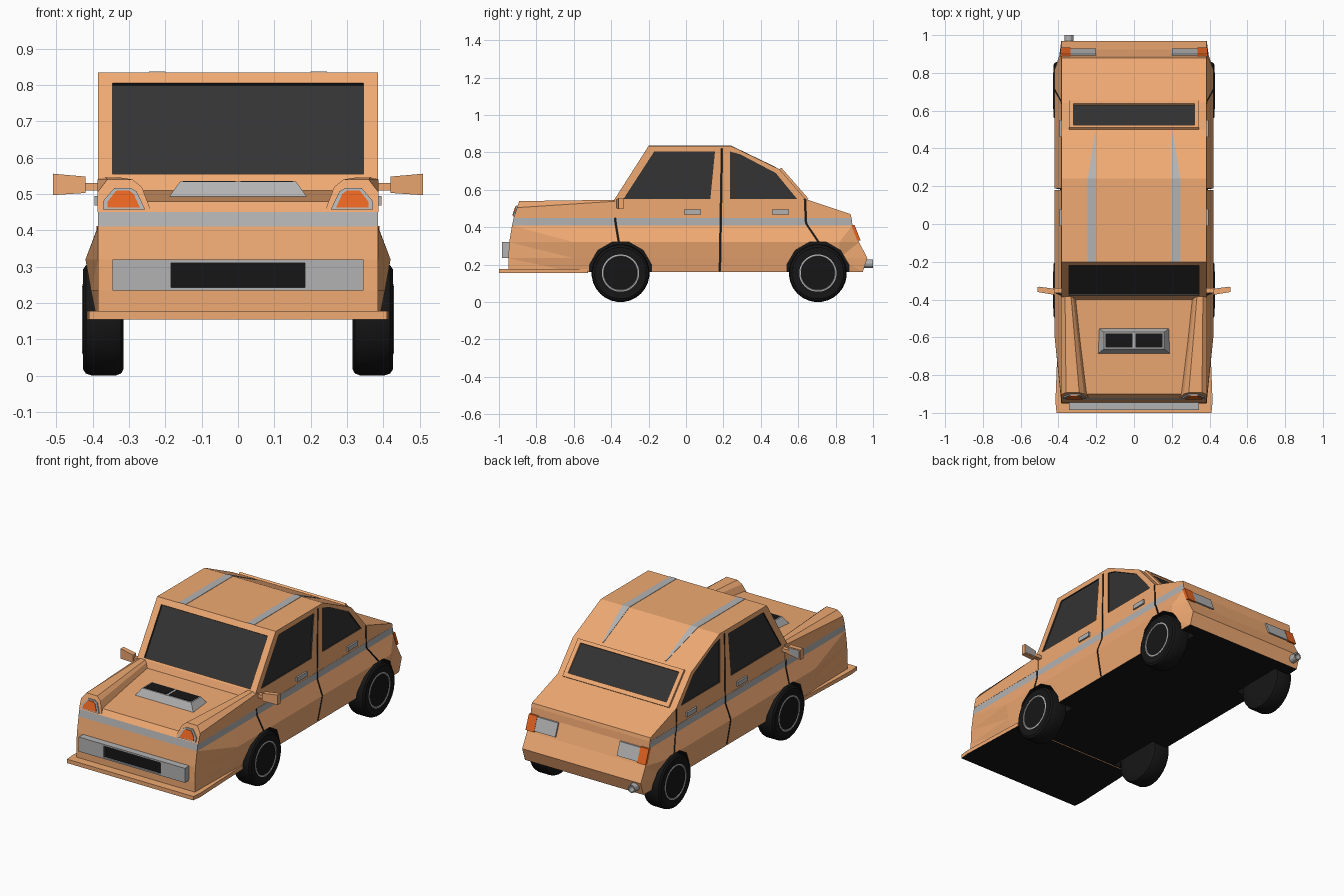
import bpy, bmesh
from math import sin, cos, pi

if "Cube" in bpy.data.objects:
    bpy.data.objects.remove(bpy.data.objects["Cube"])


def material(name, r, g, b):
    m = bpy.data.materials.new(name)
    m.diffuse_color = (r, g, b, 1)
    m.use_nodes = True
    m.node_tree.nodes["Principled BSDF"].inputs["Base Color"].default_value = m.diffuse_color
    return m


PAINT = material("paint", .87, .40, .17)
GREY = material("trim_grey", .45, .45, .45)
GLASS = material("dark_glass", .033, .033, .033)
BLACK = material("black", .008, .008, .008)
ORANGE = material("lamp_orange", .80, .13, .015)


def loft(name, parts, mats, pick=None, tri=False, smooth=False):
    """Each part is a list of equally long rings, skinned and capped."""
    bm = bmesh.new()
    for rings in parts:
        vs = [[bm.verts.new(p) for p in ring] for ring in rings]
        n = len(vs[0])
        for a, b in zip(vs, vs[1:]):
            for i in range(n):
                j = (i + 1) % n
                bm.faces.new((a[i], a[j], b[j], b[i]))
        bm.faces.new(vs[0])
        bm.faces.new(vs[-1])
    if tri:
        bmesh.ops.triangulate(bm, faces=bm.faces[:])
    bmesh.ops.recalc_face_normals(bm, faces=bm.faces[:])
    if pick:
        for f in bm.faces:
            f.material_index = pick(f.calc_center_median())
    me = bpy.data.meshes.new(name)
    bm.to_mesh(me)
    bm.free()
    for m in mats:
        me.materials.append(m)
    ob = bpy.data.objects.new(name, me)
    bpy.context.collection.objects.link(ob)
    if smooth:
        bpy.ops.object.select_all(action='DESELECT')
        ob.select_set(True)
        bpy.context.view_layer.objects.active = ob
        bpy.ops.object.shade_smooth_by_angle(angle=.6)
    return ob


def prism(yz, x0, x1):
    return [[(x, y, z) for y, z in yz] for x in (x0, x1)]


def both(yz, x0, x1):
    return [prism(yz, x0, x1), prism(yz, -x0, -x1)]


def box(x0, x1, y0, y1, z0, z1):
    return prism([(y0, z0), (y1, z0), (y1, z1), (y0, z1)], x0, x1)


def slab(a, b, out, inn):
    """Profile of a strip along a-b, reaching out/inn along its normal."""
    dy, dz = b[0] - a[0], b[1] - a[1]
    l = (dy * dy + dz * dz) ** .5
    ny, nz = -dz / l, dy / l
    return [(p[0] + ny * o, p[1] + nz * o) for p, o in ((a, out), (b, out), (b, inn), (a, inn))]


def mirrored(rings):
    return [rings, [[(-x, y, z) for x, y, z in r] for r in rings]]


def circle(y, z, r, n, x=None):
    pts = [(y + r * cos(2 * pi * (i + .5) / n), z + r * sin(2 * pi * (i + .5) / n)) for i in range(n)]
    return pts if x is None else [(x, *p) for p in pts]


def cut(ob, cutter):
    cutter.hide_render = True
    cutter.display_type = 'WIRE'
    m = ob.modifiers.new(cutter.name, 'BOOLEAN')
    m.object, m.operation, m.solver = cutter, 'DIFFERENCE', 'EXACT'
    m.material_mode = 'TRANSFER'


# Lower body: stacked outlines (z, front y, rear y, half width)
LEVELS = [(.16, -.95, .945, .39), (.235, -.95, .97, .405), (.32, -.945, .925, .42),
          (.41, -.93, .89, .386), (.45, -.922, .885, .386)]


def outline(z, f, r, w):
    right = [(.385, f, z), (w, -.6, z), (w, .82, z), (.385, r, z)]
    return right + [(-x, y, z) for x, y, z in reversed(right)]


lower = loft("lower_body", [[outline(*l) for l in LEVELS]], [PAINT, GREY, BLACK],
             lambda c: 2 if c.z < .161 else 1 if .411 < c.z < .449 and c.y < .87 else 0, tri=True)

# Hood, cabin and rear deck
cabin = loft("upper_body", [prism([(-.922, .45), (-.9, .48), (-.4, .51), (-.385, .545), (-.2, .835),
             (.24, .835), (.5, .71), (.64, .55), (.88, .47), (.885, .45)], -.385, .385)], [PAINT])

# Recesses: wheel arches, windows and door seams
WHEEL_Y = (-.35, .705)
arches = loft("arch_cutter", [p for y in WHEEL_Y for p in both(circle(y, .155, .172, 12), .29, .5)], [BLACK])
cut(lower, arches)
shield = loft("windshield_cutter",
              [prism(slab((-.379, .555), (-.219, .805), .05, -.012), -.345, .345)], [GLASS])
FRONT_WIN = [(-.335, .55), (-.17, .805), (.155, .805), (.13, .55)]
REAR_WIN = [(.235, .55), (.235, .805), (.29, .79), (.48, .69), (.595, .55)]
side_win = loft("side_window_cutter", both(FRONT_WIN, .377, .45) + both(REAR_WIN, .377, .45), [GLASS])
SEAMS = [[(.188, .82), (.196, .82), (.185, .165), (.177, .165)],
         [(-.392, .54), (-.384, .54), (-.372, .42), (-.352, .30), (-.36, .30), (-.38, .42)],
         [(.632, .55), (.64, .55), (.646, .42), (.728, .3), (.718, .3), (.638, .42)]]
seams = loft("seam_cutter", [p for s in SEAMS for p in both(s, .376, .46)], [BLACK])
for c in (shield, side_win, seams):
    cut(cabin, c)
cut(lower, seams)

# Rear window with raised frame
T, B = (.5, .71), (.645, .544)
TI, BI = (.513, .695), (.629, .5625)
loft("rear_window_frame", [prism(slab(T, TI, .013, -.01), -.345, .345),
     prism(slab(BI, B, .013, -.01), -.345, .345)] + both(slab(TI, BI, .013, -.01), .32, .345), [PAINT])
loft("rear_window", [prism(slab(TI, BI, .003, -.01), -.32, .32)], [GLASS])

# Roof stripes, tapering down the back
loft("roof_stripes", mirrored([[(a, y, z), (b, y, z), (b, y, z - .01), (a, y, z - .01)]
     for y, z, a, b in ((-.2, .837, .2, .245), (.24, .837, .2, .245), (.48, .722, .2, .207))]), [GREY])


# Headlight pods running back along the fenders
def nose(z):
    return -.922 + (z - .45) / 3


POD_F = [(.24, .455), (.265, .52), (.29, .54), (.36, .54), (.387, .505), (.387, .45)]
POD_R = [(.30, .49), (.325, .535), (.335, .547), (.365, .547), (.387, .54), (.387, .45)]
loft("headlight_pods", mirrored([[(x, nose(z), z) for x, z in POD_F],
                                 [(x, -.365, z) for x, z in POD_R]]), [PAINT])


def lamp(name, pts, surf, d, mat):
    loft(name, mirrored([[(x, surf(z) - d * .5, z) for x, z in pts],
                         [(x, surf(z) + d, z) for x, z in pts]]), [mat])


lamp("headlight_bezels", [(.255, .457), (.28, .508), (.297, .517), (.34, .517), (.372, .48), (.372, .457)],
     nose, -.007, GREY)
lamp("headlights", [(.27, .463), (.287, .5), (.3, .51), (.335, .51), (.36, .478), (.36, .463)],
     nose, -.011, ORANGE)


# Tail lights on the sloping rear panel
def tail(z):
    return .925 - (z - .32) * .389


lamp("reverse_lights", [(.2, .335), (.335, .335), (.335, .408), (.2, .408)], tail, .01, GREY)
lamp("tail_lights", [(.335, .33), (.39, .33), (.39, .412), (.335, .412)], tail, .012, ORANGE)

# Hood scoop with two dark intakes
loft("hood_scoop", [[[(-x, y0, z), (x, y0, z), (x, y1, z), (-x, y1, z)]
     for x, y0, y1, z in ((.195, -.69, -.545, .485), (.16, -.662, -.572, .534))]], [GREY])
loft("scoop_intakes", [box(s, s + .145, -.655, -.58, .52, .536) for s in (.007, -.152)], [BLACK])

# Grille, its grey surround and the front lip
loft("grille_surround", [box(.185, .345, -.985, -.93, .235, .32), box(-.345, -.185, -.985, -.93, .235, .32),
     box(-.19, .19, -.985, -.93, .31, .32), box(-.19, .19, -.985, -.93, .235, .243)], [GREY])
loft("grille", [box(-.186, .186, -.975, -.93, .243, .31)], [BLACK])
loft("front_lip", [[[(x, y, z) for x, y in ((-.41, -1), (.41, -1), (.416, -.94), (.4, -.525),
     (-.4, -.525), (-.416, -.94))] for z in (.155, .178)]], [PAINT, BLACK],
     lambda c: 1 if c.z < .156 else 0)

# Door handles and mirrors
loft("door_handles", [p for y in (-.01, .46) for p in
     both([(y, .468), (y + .09, .468), (y + .09, .494), (y, .494)], .38, .395)], [GREY])
loft("mirror_stalks", both([(-.365, .51), (-.34, .51), (-.34, .53), (-.365, .53)], .375, .43), [PAINT])
loft("mirrors", mirrored([[(x, y0, z0), (x, y1, z0), (x, y1, z1), (x, y0, z1)]
     for x, y0, y1, z0, z1 in ((.42, -.375, -.345, .503, .548), (.51, -.36, -.333, .497, .556))]), [PAINT])
loft("mirror_glass", mirrored([[(x, y - .01, z0), (x, y + .002, z0), (x, y + .002, z1), (x, y - .01, z1)]
     for x, y, z0, z1 in ((.428, -.344, .51, .542), (.503, -.334, .504, .549))]), [GREY])

# Exhaust pipe
loft("exhaust_pipe", [[[(-.345 + r * cos(i * pi / 6), y, .205 + r * sin(i * pi / 6)) for i in range(12)]
     for y, r in ((.9, .024), (1, .024), (1, .017), (.96, .017))]], [GREY])

# Wheels: lathed tyre and rim, as (x, radius)
TYRE = [(.315, .09), (.315, .138), (.322, .15), (.335, .155), (.405, .155), (.419, .15), (.427, .138), (.425, .098)]
RIM = [(.32, .06), (.32, .1), (.427, .1), (.429, .092), (.416, .084), (.416, .055), (.422, .05),
       (.422, .034), (.414, .03), (.414, .02), (.424, .017)]
for label, prof, mat in (("tyre", TYRE, BLACK), ("rim", RIM, GREY)):
    for end, y in zip(("front", "rear"), WHEEL_Y):
        loft(f"{end}_{label}s", mirrored([circle(y, .155, r, 28, x) for x, r in prof]), [mat], smooth=True)
